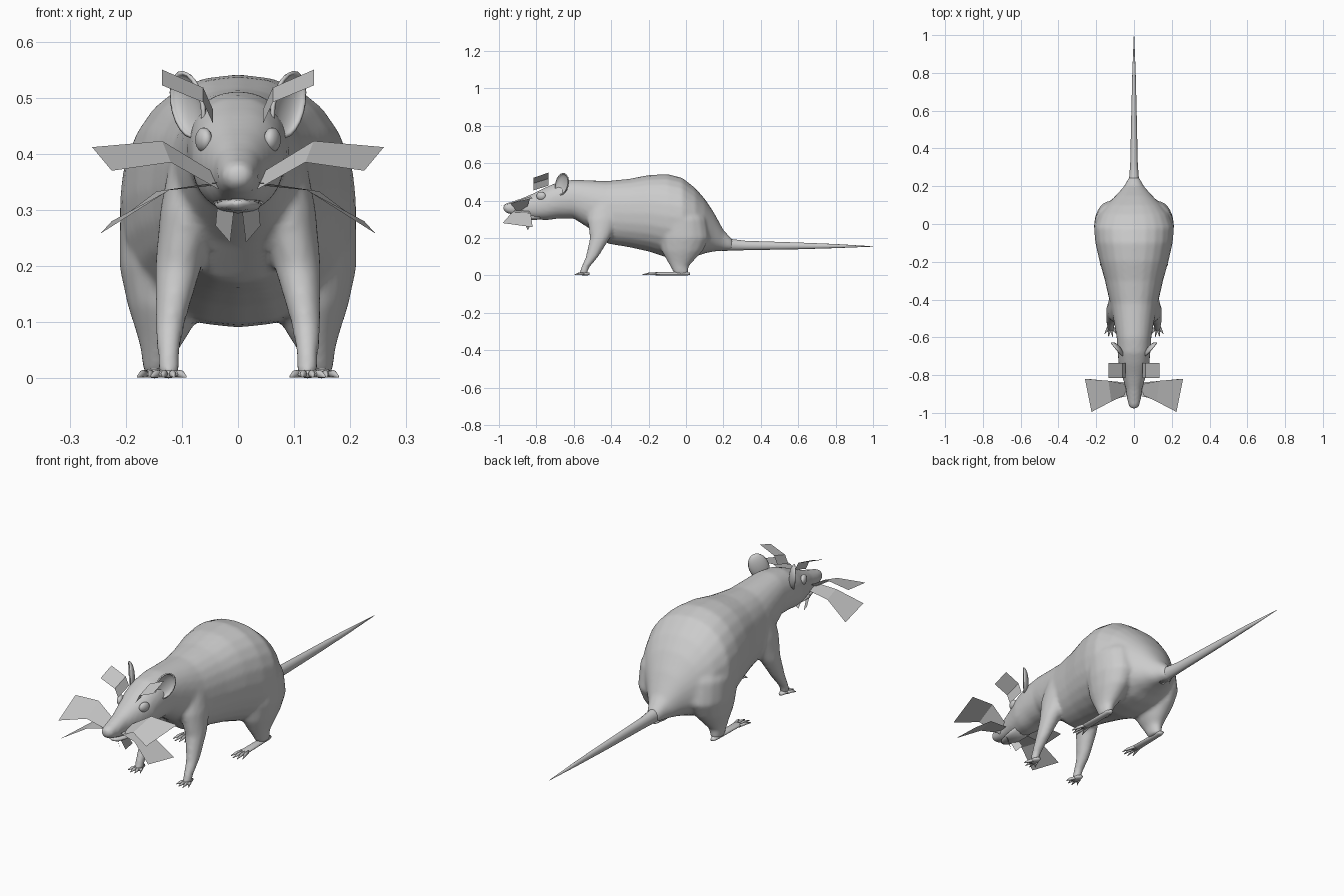
import bpy, bmesh
from math import cos, sin, pi, copysign
from mathutils import Matrix, Vector

cube = bpy.data.objects.get("Cube")
if cube:
    bpy.data.objects.remove(cube, do_unlink=True)

grey = bpy.data.materials.new("plain grey")
grey.use_nodes = True
grey.diffuse_color = (0.6, 0.6, 0.6, 1)
grey.node_tree.nodes["Principled BSDF"].inputs["Base Color"].default_value = (0.6, 0.6, 0.6, 1)


def finish(name, bm, smooth=True, mirror=False):
    """Turn a bmesh into a named object, optionally mirrored across x."""
    bmesh.ops.recalc_face_normals(bm, faces=bm.faces)
    for face in bm.faces:
        face.smooth = smooth
    mesh = bpy.data.meshes.new(name)
    bm.to_mesh(mesh)
    bm.free()
    mesh.materials.append(grey)
    obj = bpy.data.objects.new(name, mesh)
    bpy.context.collection.objects.link(obj)
    if mirror:
        obj.modifiers.new("both sides", "MIRROR").use_mirror_merge = False
    return obj


def loft(bm, rings, axis, side=1, sides=16, power=1.0):
    """Closed tube through rings (x, y, z, radius_x, radius_b) along y or z."""
    loops = []
    for x, y, z, rx, rb in rings:
        loop = []
        for i in range(sides):
            angle = 2 * pi * i / sides
            c, s = cos(angle), sin(angle)
            c = rx * copysign(abs(c) ** power, c)
            s = rb * copysign(abs(s) ** power, s)
            offset = Vector((c, 0, s)) if axis == "y" else Vector((c, s, 0))
            point = Vector((x, y, z)) + offset
            point.x *= side
            loop.append(bm.verts.new(point))
        loops.append(loop)
    for a, b in zip(loops, loops[1:]):
        for i in range(sides):
            j = (i + 1) % sides
            bm.faces.new((a[i], a[j], b[j], b[i]))
    bm.faces.new(loops[0])
    bm.faces.new(loops[-1][::-1])


# Trunk and head profile: y, underside z, top z, half width
profile = [
    (-0.978, 0.35, 0.375, 0.014), (-0.965, 0.335, 0.385, 0.027),
    (-0.93, 0.325, 0.395, 0.036), (-0.87, 0.312, 0.416, 0.044),
    (-0.8, 0.298, 0.446, 0.064), (-0.74, 0.296, 0.476, 0.081),
    (-0.68, 0.304, 0.501, 0.087), (-0.6, 0.304, 0.512, 0.092),
    (-0.5, 0.24, 0.508, 0.11), (-0.42, 0.17, 0.505, 0.127),
    (-0.3, 0.15, 0.517, 0.154), (-0.2, 0.128, 0.537, 0.182),
    (-0.1, 0.095, 0.542, 0.205), (-0.02, 0.09, 0.522, 0.212),
    (0.05, 0.1, 0.467, 0.187), (0.1, 0.118, 0.41, 0.147),
    (0.15, 0.128, 0.335, 0.097), (0.2, 0.132, 0.243, 0.052),
    (0.25, 0.135, 0.19, 0.026)]

# Legs, from the body down: x, y, z, half width, half depth
foreleg = [
    (0.07, -0.42, 0.4, 0.05, 0.08), (0.087, -0.44, 0.3, 0.052, 0.088),
    (0.106, -0.46, 0.2, 0.042, 0.054), (0.121, -0.502, 0.1, 0.027, 0.034),
    (0.124, -0.54, 0.04, 0.02, 0.022), (0.124, -0.55, 0.006, 0.02, 0.022)]
hind_leg = [
    (0.1, 0, 0.37, 0.07, 0.08), (0.12, -0.02, 0.3, 0.091, 0.13),
    (0.125, -0.01, 0.2, 0.087, 0.135), (0.13, -0.02, 0.13, 0.067, 0.11),
    (0.134, -0.03, 0.08, 0.047, 0.073), (0.14, -0.035, 0.05, 0.033, 0.05),
    (0.145, -0.025, 0.006, 0.024, 0.036)]

# Body and legs fused into one smooth skin
bm = bmesh.new()
loft(bm, [(0, y, (lo + hi) / 2, w, (hi - lo) / 2) for y, lo, hi, w in profile],
     "y", sides=24, power=0.9)
for side in (-1, 1):
    loft(bm, foreleg, "z", side)
    loft(bm, hind_leg, "z", side)
body = finish("body", bm)
skin = body.modifiers.new("fuse", "REMESH")
skin.mode = "VOXEL"
skin.voxel_size = 0.009
skin.use_smooth_shade = True
relax = body.modifiers.new("relax", "SMOOTH")
relax.factor = 0.5
relax.iterations = 8

# Tail
bm = bmesh.new()
loft(bm, [(0, 0.19, 0.17, 0.035, 0.04), (0, 0.24, 0.164, 0.026, 0.031),
          (0, 0.32, 0.16, 0.02, 0.025), (0, 0.6, 0.158, 0.014, 0.018),
          (0, 0.8, 0.157, 0.009, 0.011), (0, 1, 0.155, 0.001, 0.001)], "y")
finish("tail", bm)

# Lower jaw
bm = bmesh.new()
loft(bm, [(0, -0.92, 0.312, 0.01, 0.005), (0, -0.9, 0.309, 0.024, 0.011),
          (0, -0.85, 0.308, 0.04, 0.014), (0, -0.78, 0.315, 0.045, 0.016)], "y")
finish("lower_jaw", bm)


# Feet: a flat sole and four spread, tapering toes
def foot(name, x, heel, ball, tip, width):
    bm = bmesh.new()
    loft(bm, [(x, heel, 0.008, width * 0.4, 0.006),
              (x, heel - 0.02, 0.01, width * 0.75, 0.01),
              (x, ball, 0.009, width, 0.008),
              (x, ball - 0.015, 0.007, width * 0.8, 0.006)], "y")
    for k in (-1, -0.35, 0.35, 1):
        end = tip + 0.022 * abs(k)
        loft(bm, [(x + k * width * 0.6, ball + 0.01, 0.008, 0.007, 0.007),
                  (x + k * width * 1.05, (ball + end) / 2, 0.008, 0.006, 0.007),
                  (x + k * width * 1.5, end, 0.003, 0.001, 0.002)], "y", sides=8)
    finish(name, bm, mirror=True)


foot("front_feet", 0.124, -0.515, -0.555, -0.605, 0.021)
foot("hind_feet", 0.149, 0.022, -0.165, -0.243, 0.02)

# Ears: hollow half shells opening forward and outward
across = Vector((0.62, 0.75, 0.1)).normalized()
facing = Vector((0.75, -0.62, 0.1)).normalized()
upward = Vector((0.12, 0.1, 1)).normalized()
frame = Matrix((across, upward, facing)).transposed().to_4x4()
bm = bmesh.new()
bmesh.ops.create_uvsphere(bm, u_segments=20, v_segments=12, radius=1)
bmesh.ops.delete(bm, geom=[v for v in bm.verts if v.co.z > 0.01], context="VERTS")
bm.transform(Matrix.Translation((0.092, -0.665, 0.488)) @ frame
             @ Matrix.Diagonal((0.044, 0.058, 0.02, 1)))
ears = finish("ears", bm, mirror=True)
rim = ears.modifiers.new("thickness", "SOLIDIFY")
rim.thickness = 0.006
rim.offset = 0

# Eyes
bm = bmesh.new()
bmesh.ops.create_uvsphere(bm, u_segments=16, v_segments=10, radius=1)
bm.transform(Matrix.Translation((0.061, -0.775, 0.425))
             @ Matrix.Rotation(-0.3, 4, "Z") @ Matrix.Diagonal((0.014, 0.026, 0.022, 1)))
finish("eyes", bm, mirror=True)


# Whisker cards: bent strips given as front and back edges, root to tip
def card(name, front, back):
    bm = bmesh.new()
    a, b = ([bm.verts.new(p) for p in edge] for edge in (front, back))
    for i in range(len(a) - 1):
        bm.faces.new((a[i], a[i + 1], b[i + 1], b[i]))
    finish(name, bm, smooth=False, mirror=True)


card("upper_whiskers",
     [(0.035, -0.9, 0.337), (0.12, -0.94, 0.385), (0.225, -0.995, 0.37)],
     [(0.035, -0.85, 0.362), (0.135, -0.83, 0.423), (0.26, -0.82, 0.412)])
card("lower_whiskers",
     [(0.03, -0.91, 0.35), (0.12, -0.93, 0.337), (0.225, -0.98, 0.28)],
     [(0.03, -0.84, 0.345), (0.145, -0.83, 0.333), (0.245, -0.82, 0.258)])
card("brow_whiskers",
     [(0.045, -0.815, 0.455), (0.062, -0.815, 0.492), (0.135, -0.815, 0.522)],
     [(0.045, -0.735, 0.48), (0.062, -0.735, 0.518), (0.135, -0.735, 0.55)])
card("chin_whiskers",
     [(0.006, -0.88, 0.31), (0.014, -0.845, 0.242)],
     [(0.036, -0.86, 0.318), (0.04, -0.83, 0.272)])
